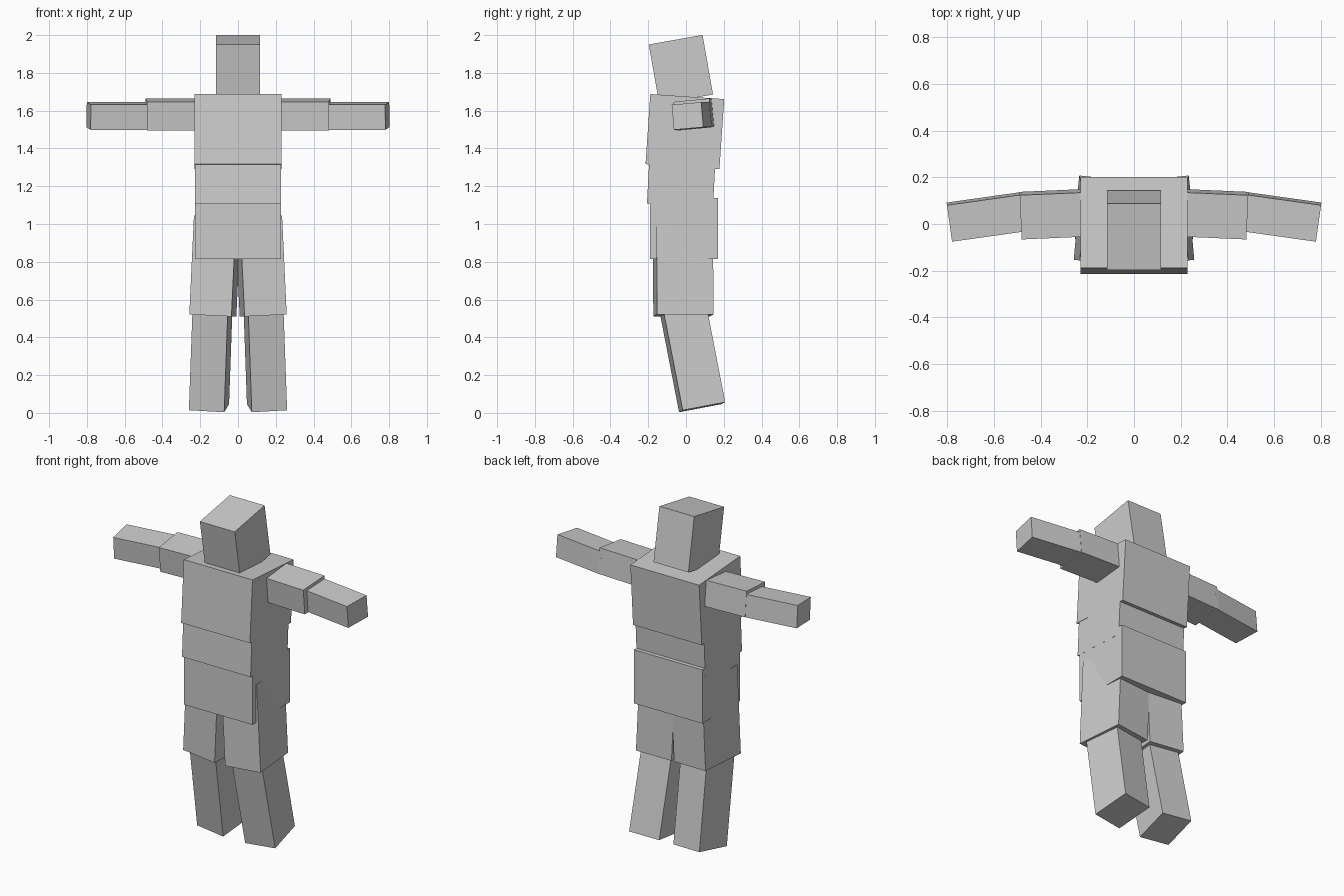
import bpy
from math import radians

if "Cube" in bpy.data.objects:
    bpy.data.objects.remove(bpy.data.objects["Cube"])

grey = bpy.data.materials.new("light_grey")
grey.diffuse_color = (0.6, 0.6, 0.6, 1)
grey.use_nodes = True
grey.node_tree.nodes["Principled BSDF"].inputs["Base Color"].default_value = grey.diffuse_color


def box(name, centre, size, rot=(0, 0, 0)):
    """Flat-faced box; rot is pitch, splay and yaw in degrees."""
    bpy.ops.mesh.primitive_cube_add(size=1, location=centre,
                                    rotation=[radians(a) for a in rot])
    ob = bpy.context.object
    ob.name = name
    ob.scale = size
    ob.data.materials.append(grey)
    return ob


def pair(name, centre, size, rot):
    """The same box on both sides of the body."""
    for side, s in (("right", 1), ("left", -1)):
        box(f"{name}_{side}", (s * centre[0], centre[1], centre[2]), size,
            (rot[0], s * rot[1], s * rot[2]))


# Head and trunk
box("head", (0, -0.027, 1.818), (0.232, 0.289, 0.32), (10, 0, 0))
box("chest", (0, -0.006, 1.489), (0.458, 0.392, 0.372), (-3.9, 0, 0))
box("abdomen", (0, -0.026, 1.21), (0.457, 0.35, 0.22), (-3, 0, 0))
box("pelvis", (0, -0.01, 0.977), (0.456, 0.36, 0.323))

# Arms, held out sideways
pair("upper_arm", (0.318, 0.043, 1.58), (0.335, 0.19, 0.152), (5.5, 0, -2.5))
pair("forearm", (0.627, 0.031, 1.572), (0.33, 0.158, 0.133), (5, 0, -8))

# Legs, slightly apart and turned out, bent at the knee
pair("thigh", (0.121, -0.015, 0.778), (0.224, 0.30, 0.525), (0, -2.7, 5))
pair("shin", (0.144, 0.033, 0.30), (0.188, 0.23, 0.55), (10.7, -3.2, 6))
